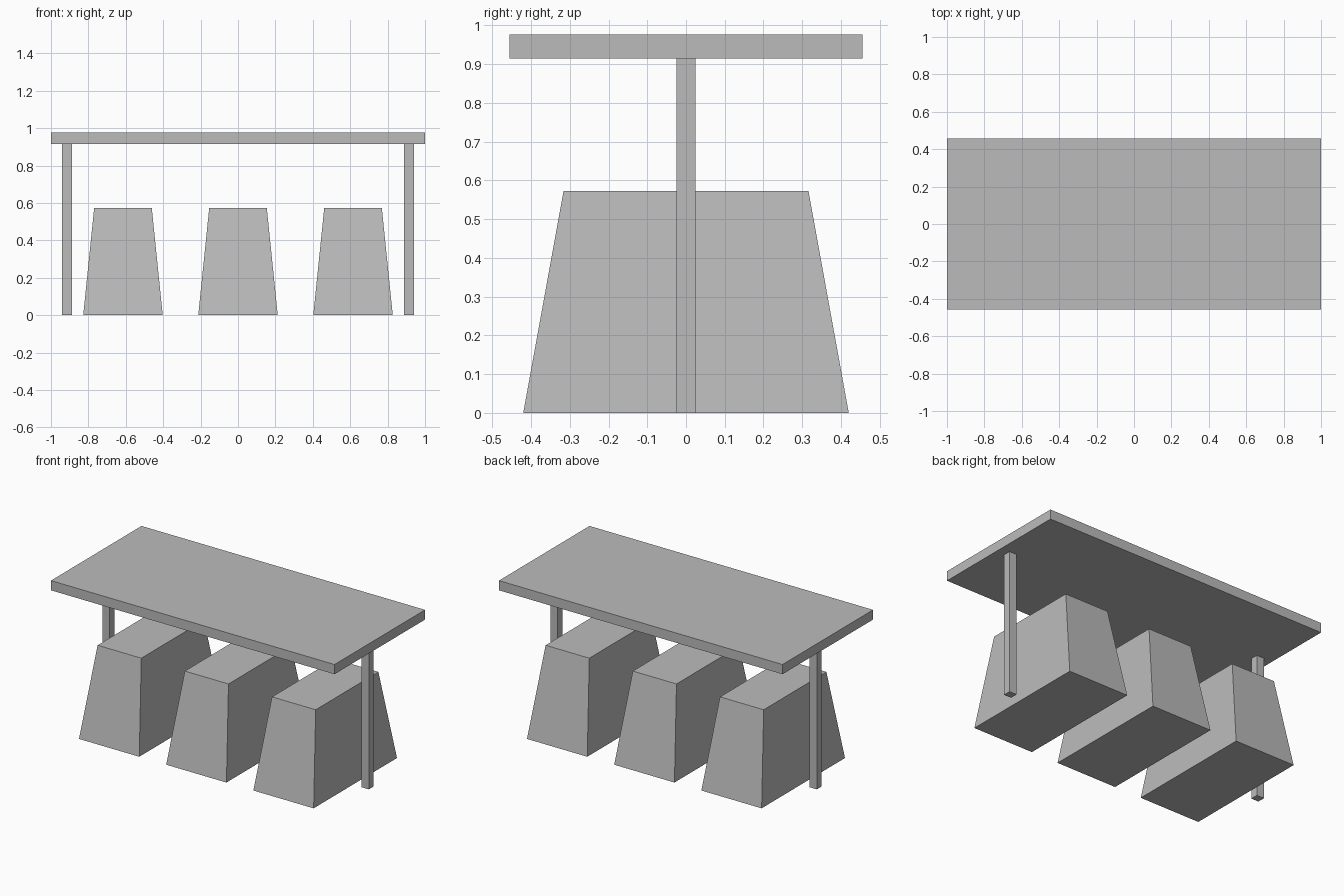
import bpy, bmesh

if "Cube" in bpy.data.objects:
    bpy.data.objects.remove(bpy.data.objects["Cube"])

grey = bpy.data.materials.new("plain_grey")
grey.diffuse_color = (0.5, 0.5, 0.5, 1)
grey.use_nodes = True
grey.node_tree.nodes["Principled BSDF"].inputs["Base Color"].default_value = grey.diffuse_color


def block(name, x, z0, z1, half_x, half_y, top_x=1.0, top_y=1.0):
    """Box from z0 to z1, its top scaled by top_x and top_y."""
    bm = bmesh.new()
    bmesh.ops.create_cube(bm, size=2)
    for v in bm.verts:
        top = v.co.z > 0
        v.co.x *= half_x * (top_x if top else 1)
        v.co.y *= half_y * (top_y if top else 1)
        v.co.z = z1 if top else z0
    mesh = bpy.data.meshes.new(name)
    bm.to_mesh(mesh)
    bm.free()
    mesh.materials.append(grey)
    obj = bpy.data.objects.new(name, mesh)
    obj.location.x = x
    bpy.context.collection.objects.link(obj)


# Table top
block("table_top", 0, 0.915, 0.977, 1.0, 0.456)

# One post under each end
for side, x in (("left", -0.914), ("right", 0.914)):
    block(side + "_post", x, 0, 0.915, 0.026, 0.0245)

# Three tapered blocks in a row
for place, x in (("left", -0.615), ("middle", 0), ("right", 0.615)):
    block(place + "_tapered_block", x, 0, 0.573, 0.2125, 0.42, 0.154 / 0.2125, 0.316 / 0.42)
